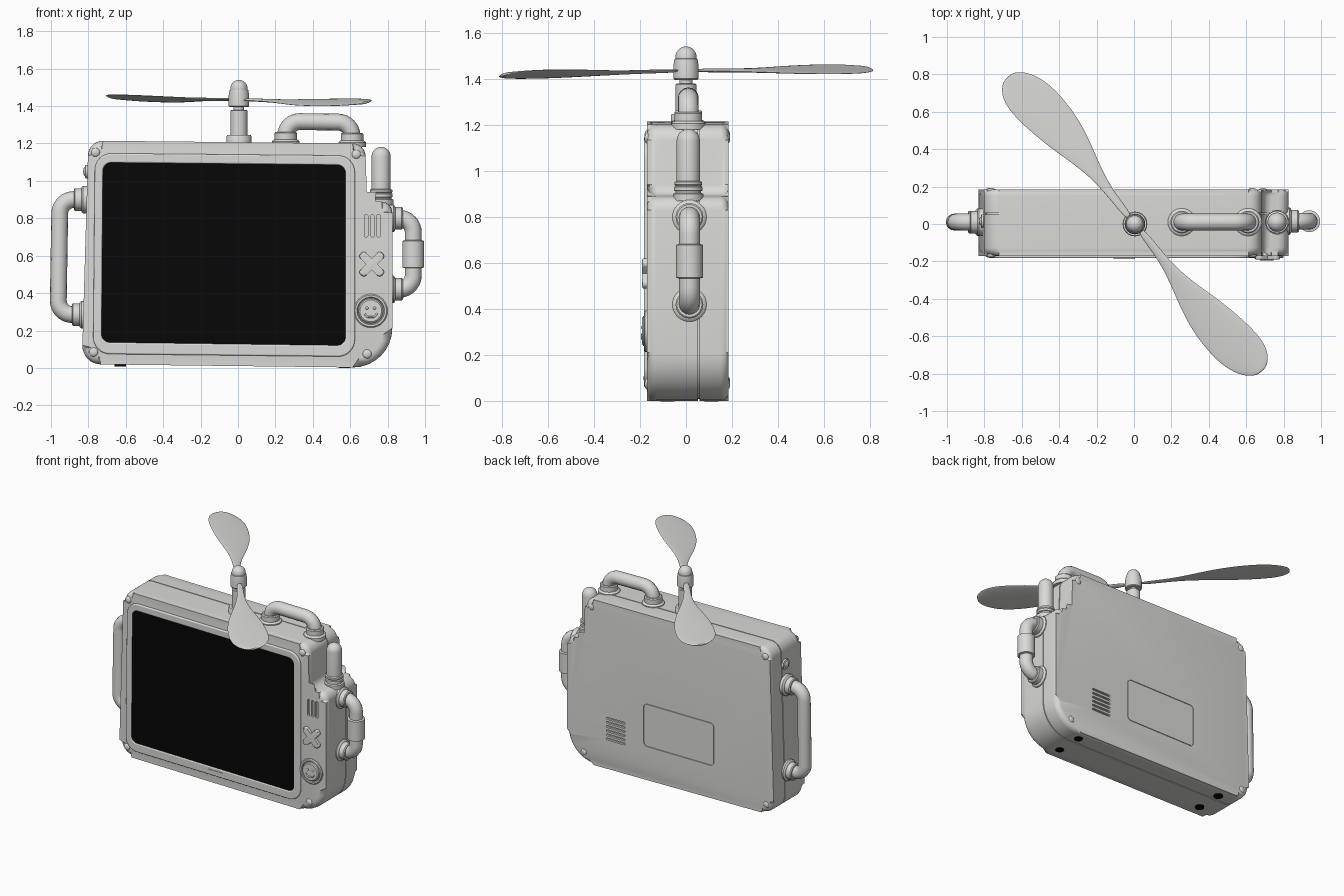
import bpy, bmesh, math
from mathutils import Vector, Matrix

if "Cube" in bpy.data.objects:
    bpy.data.objects.remove(bpy.data.objects["Cube"])


def material(name, rgb):
    m = bpy.data.materials.new(name)
    m.use_nodes = True
    m.diffuse_color = (*rgb, 1)
    m.node_tree.nodes["Principled BSDF"].inputs["Base Color"].default_value = (*rgb, 1)
    return m


GREY = material("warm grey plastic", (0.7, 0.7, 0.68))
BLACK = material("black glass", (0.002, 0.002, 0.002))


def activate(ob):
    bpy.ops.object.select_all(action="DESELECT")
    ob.select_set(True)
    bpy.context.view_layer.objects.active = ob


def smooth(ob, angle=35):
    activate(ob)
    bpy.ops.object.shade_smooth_by_angle(angle=math.radians(angle))


def finish(name, bm, mat=GREY, angle=35):
    bmesh.ops.recalc_face_normals(bm, faces=bm.faces)
    me = bpy.data.meshes.new(name)
    bm.to_mesh(me)
    bm.free()
    me.materials.append(mat)
    ob = bpy.data.objects.new(name, me)
    bpy.context.collection.objects.link(ob)
    smooth(ob, angle)
    return ob


def rounded(points, radii, closed=True, seg=8):
    """Replace the corners of a path with arcs."""
    pts = [Vector(p) for p in points]
    if not isinstance(radii, (list, tuple)):
        radii = [radii] * len(pts)
    out = []
    for i, p in enumerate(pts):
        if not closed and i in (0, len(pts) - 1):
            out.append(p)
            continue
        u = (pts[i - 1] - p).normalized()
        v = (pts[(i + 1) % len(pts)] - p).normalized()
        half, r = u.angle(v) / 2, radii[i]
        centre = p + (u + v).normalized() * r / math.sin(half)
        reach = r / math.tan(half)
        a = (p + u * reach - centre).normalized()
        b = (p + v * reach - centre).normalized()
        out += [centre + a.slerp(b, k / seg) * r for k in range(seg + 1)]
    return out


def outline(corners, radii):
    return rounded([(x, 0, z) for x, z in corners], radii)


def box(x0, x1, z0, z1):
    return [(x0, z0), (x1, z0), (x1, z1), (x0, z1)]


def add_prism(bm, loop, y0, y1, front=0, back=0):
    rings = [[bm.verts.new((p.x, y, p.z)) for p in loop] for y in (y0, y1)]
    caps = [bm.faces.new(r) for r in rings]
    n = len(loop)
    for i in range(n):
        j = (i + 1) % n
        bm.faces.new((rings[0][i], rings[0][j], rings[1][j], rings[1][i]))
    edges = [list(c.edges) for c in caps]
    for es, size in zip(edges, (front, back)):
        if size:
            bmesh.ops.bevel(bm, geom=es, offset=size, segments=5, profile=0.5,
                            affect="EDGES", clamp_overlap=False)


def prism(name, loop, y0, y1, mat=GREY, front=0, back=0):
    bm = bmesh.new()
    add_prism(bm, loop, y0, y1, front, back)
    return finish(name, bm, mat)


def add_frame(bm, outer, inner, y0, y1):
    rings = [[bm.verts.new((p.x, y, p.z)) for p in loop]
             for loop, y in ((outer, y0), (inner, y0), (inner, y1), (outer, y1))]
    n = len(outer)
    for k in range(4):
        a, b = rings[k], rings[(k + 1) % 4]
        for i in range(n):
            j = (i + 1) % n
            bm.faces.new((a[i], a[j], b[j], b[i]))


def lathe(name, profile, loc, axis=(0, 0, 1), mat=GREY, seg=32):
    """Turn (radius, height) pairs around an axis."""
    bm = bmesh.new()
    rings = [[bm.verts.new((r * math.cos(t), r * math.sin(t), h))
              for t in (math.tau * k / seg for k in range(seg))] for r, h in profile]
    for a, b in zip(rings, rings[1:]):
        for i in range(seg):
            j = (i + 1) % seg
            bm.faces.new((a[i], a[j], b[j], b[i]))
    bm.faces.new(rings[0])
    bm.faces.new(rings[-1])
    turn = Vector(axis).to_track_quat("Z", "Y").to_matrix().to_4x4()
    bm.transform(Matrix.Translation(loc) @ turn)
    return finish(name, bm, mat)


def dome(r, base, height, steps=6):
    angles = [math.pi / 2 * k / steps * 0.97 for k in range(steps + 1)]
    return [(r * math.cos(a), base + height * math.sin(a)) for a in angles]


def tube(name, points, bend, r):
    cu = bpy.data.curves.new(name, "CURVE")
    cu.dimensions = "3D"
    cu.bevel_depth, cu.bevel_resolution, cu.use_fill_caps = r, 6, True
    path = rounded(points, bend, closed=False)
    sp = cu.splines.new("POLY")
    sp.points.add(len(path) - 1)
    for q, p in zip(sp.points, path):
        q.co = (*p, 1)
    cu.materials.append(GREY)
    ob = bpy.data.objects.new(name, cu)
    bpy.context.collection.objects.link(ob)
    activate(ob)
    bpy.ops.object.convert(target="MESH")
    smooth(bpy.context.object, 50)


def carve(ob, bm):
    cutter = finish("cutter", bm)
    cutter.hide_render = True
    mod = ob.modifiers.new("carve", "BOOLEAN")
    mod.operation, mod.object, mod.solver = "DIFFERENCE", cutter, "EXACT"
    activate(ob)
    bpy.ops.object.modifier_apply(modifier=mod.name)
    bpy.data.objects.remove(cutter)
    smooth(ob)


# Case: two shells with a recessed seam between them
corners = [(-0.835, 0.02), (0.825, 0.0), (0.825, 0.885), (0.69, 0.895), (0.68, 1.2), (-0.80, 1.215)]
case = outline(corners, [0.1, 0.21, 0.06, 0.05, 0.07, 0.08])
middle = Vector((0, 0, 0.6))
front_shell = prism("front_shell", case, -0.17, 0.052, front=0.045)
back_shell = prism("back_shell", case, 0.058, 0.185, back=0.035)
prism("seam_core", [middle + (p - middle) * 0.988 for p in case], 0.03, 0.08)

# Speaker slots on the front
slots = bmesh.new()
for x in (0.685, 0.718, 0.751):
    add_prism(slots, outline(box(x - 0.009, x + 0.009, 0.7, 0.82), 0.008), -0.2, -0.155)
carve(front_shell, slots)

# Vent slots and hatch groove on the back
slots = bmesh.new()
for k in range(6):
    z = 0.22 + 0.03 * k
    add_prism(slots, outline(box(0.36, 0.51, z - 0.007, z + 0.007), 0.006), 0.17, 0.2)
add_frame(slots, outline(box(-0.355, 0.21, 0.25, 0.56), 0.03),
          outline(box(-0.351, 0.206, 0.254, 0.556), 0.026), 0.178, 0.2)
carve(back_shell, slots)

# Screen and its raised surround
bezel_in = outline([(-0.73, 0.137), (0.575, 0.12), (0.575, 1.085), (-0.722, 1.098)], 0.045)
bezel_out = outline([(-0.775, 0.075), (0.625, 0.06), (0.625, 1.135), (-0.765, 1.148)], 0.09)
bm = bmesh.new()
add_frame(bm, bezel_out, bezel_in, -0.183, -0.16)
bezel = finish("screen_surround", bm)
bev = bezel.modifiers.new("soft edge", "BEVEL")
bev.width, bev.segments, bev.limit_method = 0.007, 3, "ANGLE"
prism("screen", bezel_in, -0.178, -0.165, BLACK)
prism("surround_tab", outline(box(-0.11, 0.005, 0.095, 0.108), 0.005), -0.187, -0.18)

# Corner screws on both faces
for k, (x, z) in enumerate([(-0.762, 1.153), (0.632, 1.142), (-0.772, 0.085), (0.69, 0.075)]):
    for side, y in ((-1, -0.16), (1, 0.172)):
        lathe(f"screw_{k}_{'back' if side > 0 else 'front'}",
              [(0.024, 0)] + dome(0.024, 0.008, 0.012), (x, y, z), (0, side, 0), seg=20)

# Cross button
for k, s in enumerate((-1, 1)):
    bar = prism(f"cross_button_bar_{k}", outline(box(-0.082, 0.082, -0.022, 0.022), 0.02),
                -0.19, -0.16, front=0.007)
    bar.matrix_world = Matrix.Translation((0.715, 0, 0.555)) @ Matrix.Rotation(s * math.pi / 4, 4, "Y")

# Round button with a smile
lathe("round_button", [(0.09, 0), (0.09, 0.012), (0.084, 0.018), (0.074, 0.018), (0.07, 0.01),
                       (0.067, 0.01), (0.065, 0.02), (0.058, 0.025)], (0.71, -0.165, 0.305), (0, -1, 0))
for name, x in (("right_eye", 0.69), ("left_eye", 0.73)):
    lathe(name, dome(0.008, 0, 0.006), (x, -0.189, 0.32), (0, -1, 0), seg=12)
tube("smile", [(0.676, -0.19, 0.292), (0.69, -0.19, 0.272), (0.73, -0.19, 0.272), (0.744, -0.19, 0.292)], 0.02, 0.005)

# Pipe handles with collars
COLLAR = [(0.074, -0.02), (0.074, 0.006), (0.066, 0.014), (0.06, 0.016), (0.06, 0.05), (0.054, 0.056)]


def handle(name, start, end, out, reach, r=0.045):
    a, b, o = Vector(start), Vector(end), Vector(out)
    tube(name, [a, a + o * reach, b + o * reach, b], 0.075, r)
    for k, p in enumerate((a, b)):
        lathe(f"{name}_collar_{k}", COLLAR, p, out)


handle("right_side_handle", (-0.822, 0.01, 0.9), (-0.832, 0.01, 0.285), (-1, 0, 0), 0.13)
handle("left_side_handle", (0.825, 0.015, 0.8), (0.825, 0.015, 0.42), (1, 0, 0), 0.112)
handle("top_handle", (0.255, 0.01, 1.205), (0.61, 0.01, 1.2), (0, 0, 1), 0.113)
lathe("left_handle_sleeve", [(0.045, 0), (0.058, 0.004), (0.058, 0.146), (0.045, 0.15)], (0.937, 0.015, 0.533))

# Small button on the right side
lathe("side_button", [(0.036, -0.02), (0.036, 0.008), (0.026, 0.01)] + dome(0.022, 0.012, 0.008),
      (-0.808, 0.015, 1.05), (-1, 0, 0), seg=24)

# Antenna with ringed base
lathe("antenna", [(0.066, 0.87), (0.066, 0.9), (0.056, 0.905), (0.056, 0.912), (0.062, 0.915), (0.062, 0.93),
                  (0.055, 0.934), (0.06, 0.94), (0.06, 0.952), (0.051, 0.956)] + dome(0.051, 1.13, 0.052),
      (0.765, 0.01, 0))

# Propeller mast, hub and blades
lathe("propeller_mast", [(0.066, 1.19), (0.066, 1.24), (0.062, 1.246), (0.045, 1.246), (0.045, 1.375),
                         (0.04, 1.38), (0.028, 1.38), (0.028, 1.41)], (0.005, 0, 0))
lathe("propeller_hub", [(0.05, 1.395), (0.055, 1.4), (0.055, 1.455), (0.05, 1.485), (0.046, 1.487)]
      + dome(0.046, 1.493, 0.047), (0.005, 0, 0))

# Blade stations: distance, trailing edge, leading edge
STATIONS = [(0.03, -0.022, 0.022), (0.2, -0.027, 0.016), (0.33, -0.055, 0.02), (0.45, -0.095, 0.043),
            (0.6, -0.14, 0.085), (0.75, -0.154, 0.113), (0.88, -0.145, 0.125), (0.97, -0.11, 0.11),
            (1.025, -0.06, 0.065), (1.04, -0.02, 0.025)]
along, across = Vector((0.65, -0.76, 0)), Vector((0.76, 0.65, 0.15))
for name, turn, slope in (("front_blade", 0, -0.016), ("back_blade", math.pi, 0.01)):
    bm = bmesh.new()
    rings = []
    for u, lo, hi in STATIONS:
        ring = []
        for k in range(10):
            t = math.tau * k / 10
            v = (lo + hi) / 2 + (hi - lo) / 2 * math.cos(t)
            lift = 0.008 * math.sin(t) + slope * u
            ring.append(bm.verts.new(along * u + across * v + Vector((0, 0, lift))))
        rings.append(ring)
    for a, b in zip(rings, rings[1:]):
        for i in range(10):
            j = (i + 1) % 10
            bm.faces.new((a[i], a[j], b[j], b[i]))
    bm.faces.new(rings[0])
    bm.faces.new(rings[-1])
    bm.transform(Matrix.Translation((0.005, 0, 1.435)) @ Matrix.Rotation(turn, 4, "Z"))
    blade = finish(name, bm, angle=60)
    blade.modifiers.new("smooth", "SUBSURF").levels = 2

# Rubber feet
for k, (x, y) in enumerate([(x, y) for x in (-0.63, 0.57) for y in (-0.08, 0.11)]):
    lathe(f"foot_{k}", [(0.03, 0), (0.03, 0.03)], (x, y, 0.008 if x < 0 else 0), mat=BLACK, seg=20)
